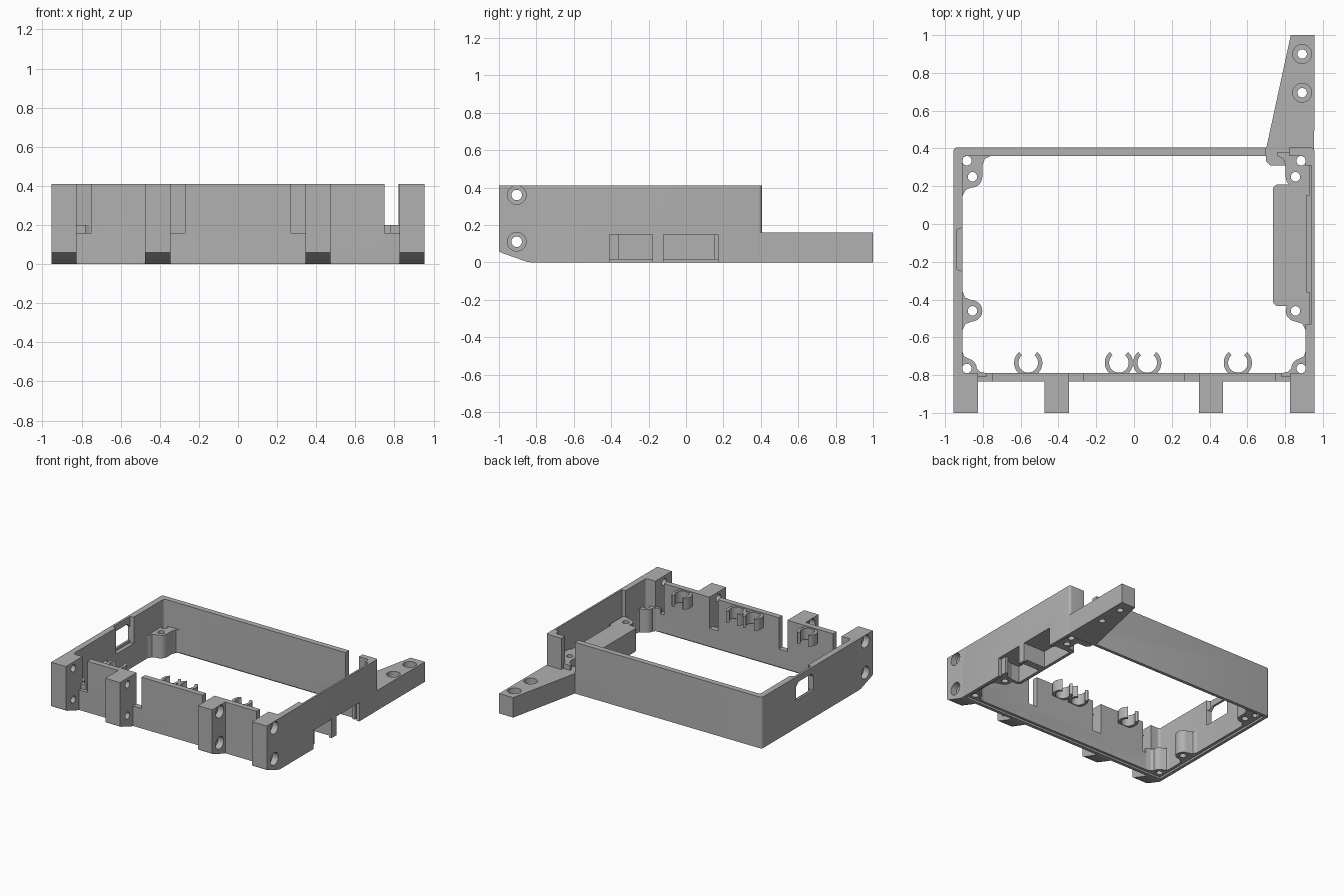
import bpy, bmesh, math
from mathutils import Vector

cube = bpy.data.objects.get("Cube")
if cube:
    bpy.data.objects.remove(cube, do_unlink=True)

grey = bpy.data.materials.new("plain grey")
grey.use_nodes = True
COLOUR = (0.44, 0.44, 0.44, 1)
grey.diffuse_color = COLOUR
grey.node_tree.nodes["Principled BSDF"].inputs["Base Color"].default_value = COLOUR

H = 0.41          # wall height
BOSS = 0.2        # height of the screw bosses


def prism(name, pts, lo, hi, axis="z"):
    """Extrude a flat outline along z (points are x, y) or x (points are y, z)."""
    place = (lambda p, t: (p[0], p[1], t)) if axis == "z" else (lambda p, t: (t, p[0], p[1]))
    bm = bmesh.new()
    face = bm.faces.new([bm.verts.new(place(p, lo)) for p in pts])
    top = bmesh.ops.extrude_face_region(bm, geom=[face])["geom"]
    step = Vector(place((0, 0), hi - lo))
    bmesh.ops.translate(bm, vec=step, verts=[v for v in top if isinstance(v, bmesh.types.BMVert)])
    bmesh.ops.recalc_face_normals(bm, faces=bm.faces)
    mesh = bpy.data.meshes.new(name)
    bm.to_mesh(mesh)
    bm.free()
    mesh.materials.append(grey)
    ob = bpy.data.objects.new(name, mesh)
    bpy.context.collection.objects.link(ob)
    return ob


def arc(cx, cy, r, a0, a1, n=10):
    return [(cx + r * math.cos(math.radians(a0 + (a1 - a0) * i / n)),
             cy + r * math.sin(math.radians(a0 + (a1 - a0) * i / n))) for i in range(n + 1)]


def circle(cx, cy, r, n=32):
    return arc(cx, cy, r, 0, 360, n)[:-1]


def rounded(x0, x1, y0, y1, r):
    return (arc(x1 - r, y1 - r, r, 0, 90, 5) + arc(x0 + r, y1 - r, r, 90, 180, 5)
            + arc(x0 + r, y0 + r, r, 180, 270, 5) + arc(x1 - r, y0 + r, r, 270, 360, 5))


def box(x0, x1, y0, y1, z0, z1):
    return prism("cutter", [(x0, y0), (x1, y0), (x1, y1), (x0, y1)], z0, z1)


def cut(ob, *cutters):
    bpy.context.view_layer.objects.active = ob
    for c in cutters:
        c.hide_render = True
        mod = ob.modifiers.new("cut", "BOOLEAN")
        mod.operation, mod.solver, mod.object = "DIFFERENCE", "EXACT", c
        bpy.ops.object.modifier_apply(modifier=mod.name)
        bpy.data.objects.remove(c, do_unlink=True)


def floor_recess():
    return box(-0.93, 0.93, -0.81, 0.38, -0.1, 0.015)


def ports():
    return [box(0.76, 1.1, y0, y1, -0.1, 0.15) for y0, y1 in ((-0.41, -0.18), (-0.12, 0.17))]


def screw_hole(x, y):
    return prism("cutter", circle(x, y, 0.025), -0.1, 0.6)


parts = []

# Open rectangular frame
frame = prism("frame", rounded(-0.955, 0.955, -0.835, 0.405, 0.018), 0, H)
cut(frame, prism("cutter", rounded(-0.907, 0.907, -0.79, 0.36, 0.02), -0.1, 0.6), floor_recess())
# Thin upper right wall, gap in the back wall, connector ports
cut(frame, box(0.85, 0.94, -0.53, 0.31, 0.17, 0.6), box(0.70, 0.82, 0.3, 0.5, 0.16, 0.6), *ports())
# Notches in the front wall
for a, b in ((-0.825, -0.75), (-0.345, -0.27), (0.27, 0.345), (0.75, 0.825)):
    cut(frame, box(a, b, -0.9, -0.7, 0.16, 0.6))
# Window in the left-hand wall, with an inner pocket open at the top
window = [(-0.25, 0.22), (-0.03, 0.22), (-0.03, 0.33), (-0.06, 0.36), (-0.22, 0.36), (-0.25, 0.33)]
cut(frame, prism("cutter", window, -1.1, -0.85, "x"))
cut(frame, prism("cutter", [(-0.937, -0.24), (-0.937, -0.03), (-0.88, -0.01), (-0.88, -0.26)], 0.2, 0.6))
parts.append(frame)

# Front lugs with sideways bolt holes, counterbored on their outer faces
lug_profile = [(-1, H), (-1, 0.06), (-0.985, 0.05), (-0.85, 0.003), (-0.83, 0), (-0.79, 0), (-0.79, H)]
for name, x0, x1, side in (("right_outer_lug", -0.955, -0.825, -1), ("right_inner_lug", -0.475, -0.345, -1),
                           ("left_inner_lug", 0.345, 0.472, 1), ("left_outer_lug", 0.825, 0.955, 1)):
    lug = prism(name, lug_profile, x0, x1, "x")
    outer = x1 if side > 0 else x0
    for z in (0.11, 0.36):
        cut(lug, prism("cutter", circle(-0.905, z, 0.028), x0 - 0.1, x1 + 0.1, "x"),
            prism("cutter", circle(-0.905, z, 0.05), *sorted((outer - side * 0.05, outer + side * 0.1)), "x"))
    cut(lug, floor_recess())
    parts.append(lug)

# Screw bosses, outlined for one side and mirrored to the other
back_boss = ([(-0.93, 0.15), (-0.93, 0.38), (-0.76, 0.38), (-0.76, 0.36), (-0.79, 0.345), (-0.803, 0.31)]
             + arc(-0.86, 0.25, 0.057, 0, -90) + [(-0.89, 0.182), (-0.907, 0.15)])
middle_boss = ([(-0.93, -0.56), (-0.907, -0.56), (-0.893, -0.53)]
               + arc(-0.86, -0.46, 0.057, -90, 90) + [(-0.893, -0.39), (-0.907, -0.36), (-0.93, -0.36)])
front_boss = ([(-0.93, -0.81), (-0.78, -0.81), (-0.78, -0.79), (-0.815, -0.782)]
              + arc(-0.885, -0.765, 0.052, 0, 75) + [(-0.9, -0.7), (-0.907, -0.68), (-0.93, -0.68)])
for side, word in ((1, "right"), (-1, "left")):
    for name, outline, holes in (("back_boss", back_boss, ((-0.885, 0.335), (-0.855, 0.25))),
                                 ("middle_boss", middle_boss, ((-0.855, -0.46),)),
                                 ("front_boss", front_boss, ((-0.885, -0.765),))):
        boss = prism(f"{word}_{name}", [(x * side, y) for x, y in outline], 0.015, BOSS)
        cut(boss, *[screw_hole(x * side, y) for x, y in holes])
        parts.append(boss)

# Connector housing, hollow from below and open through the side wall
housing = prism("connector_housing", rounded(0.735, 0.912, -0.435, 0.21, 0.03), 0.015, BOSS)
cut(housing, *ports(), screw_hole(0.855, -0.46), screw_hole(0.855, 0.25))
parts.append(housing)

# Tapered mounting arm at the back
arm = prism("mounting_arm", [(0.70, 0.33), (0.72, 0.31), (0.954, 0.31), (0.955, 1), (0.83, 1), (0.70, 0.4)], 0, 0.16)
for y in (0.695, 0.9):
    cut(arm, screw_hole(0.89, y), prism("cutter", circle(0.89, y, 0.05), 0.11, 0.3))
cut(arm, screw_hole(0.885, 0.335), floor_recess())
parts.append(arm)

# Open cable clips on the inside of the front wall
for i, x in enumerate((-0.56, -0.08, 0.07, 0.55)):
    ring = arc(x, -0.735, 0.075, 130, 410, 24) + arc(x, -0.735, 0.052, 410, 130, 24)
    clip = prism(f"cable_clip_{i + 1}", ring, 0.31, 0.4)
    cut(clip, box(x - 0.2, x + 0.2, -0.95, -0.8, 0.2, 0.5))
    parts.append(clip)

# Smooth the round surfaces, keep the edges sharp
bpy.ops.object.select_all(action="DESELECT")
for ob in parts:
    ob.select_set(True)
bpy.context.view_layer.objects.active = frame
bpy.ops.object.shade_smooth_by_angle(angle=math.radians(30))
